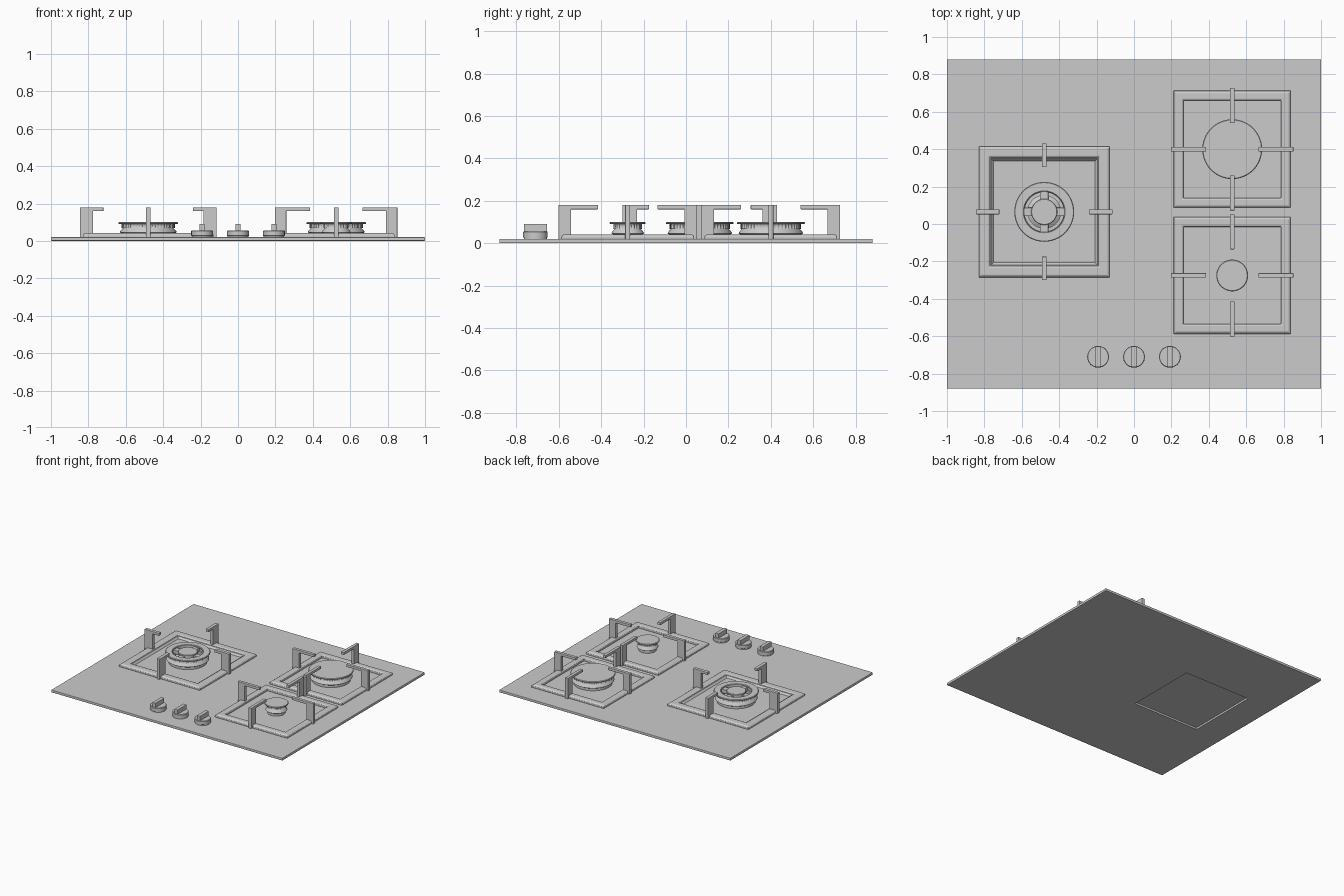
import bpy, bmesh
from math import pi, cos, sin

if "Cube" in bpy.data.objects:
    bpy.data.objects.remove(bpy.data.objects["Cube"])


def finish(name, verts, faces, bevel=0, smooth=False, loc=(0, 0, 0)):
    me = bpy.data.meshes.new(name)
    me.from_pydata(verts, [], faces)
    bm = bmesh.new()
    bm.from_mesh(me)
    bmesh.ops.recalc_face_normals(bm, faces=bm.faces)
    bm.to_mesh(me)
    bm.free()
    ob = bpy.data.objects.new(name, me)
    ob.location = loc
    bpy.context.collection.objects.link(ob)
    if bevel:
        m = ob.modifiers.new("bevel", 'BEVEL')
        m.width, m.segments = bevel, 2
        m.limit_method = 'ANGLE'
    if smooth:
        bpy.context.view_layer.objects.active = ob
        ob.select_set(True)
        bpy.ops.object.shade_smooth_by_angle(angle=0.6)
        ob.select_set(False)
    return ob


def box_data(x, y, z0, z1):
    v = [(sx * x, sy * y, z) for z in (z0, z1) for sx, sy in ((-1, -1), (1, -1), (1, 1), (-1, 1))]
    f = [(0, 1, 2, 3), (4, 5, 6, 7)] + [(i, (i + 1) % 4, (i + 1) % 4 + 4, i + 4) for i in range(4)]
    return v, f


def lathe(name, prof, loc, n=64, closed=False, **kw):
    """Revolve (r, z) points; open profiles get capped ends."""
    v = [(r * cos(2 * pi * i / n), r * sin(2 * pi * i / n), z) for r, z in prof for i in range(n)]
    k = len(prof)
    f = [(j * n + i, j * n + (i + 1) % n, (j + 1) % k * n + (i + 1) % n, (j + 1) % k * n + i)
         for j in range(k if closed else k - 1) for i in range(n)]
    if not closed:
        f += [tuple(range(n)), tuple(range((k - 1) * n, k * n))]
    return finish(name, v, f, loc=loc, smooth=True, **kw)


def square_ring(name, prof, loc, bevel=0):
    """Sweep a closed (half size, z) section round a square."""
    v = [(sx * r, sy * r, z) for r, z in prof for sx, sy in ((-1, -1), (1, -1), (1, 1), (-1, 1))]
    k = len(prof)
    f = [(j * 4 + i, j * 4 + (i + 1) % 4, (j + 1) % k * 4 + (i + 1) % 4, (j + 1) % k * 4 + i)
         for j in range(k) for i in range(4)]
    return finish(name, v, f, bevel, loc=loc)


def prongs(name, loc, out, leg, arm, t):
    """Four inverted-L pan supports."""
    prof = [(out, .02), (out, .18), (out - arm, .18), (out - arm, .16), (out - leg, .16), (out - leg, .02)]
    v, f = [], []
    for q in range(4):
        c, s = round(cos(q * pi / 2)), round(sin(q * pi / 2))
        b = len(v)
        v += [(x * c - y * s, x * s + y * c, z) for y in (-t / 2, t / 2) for x, z in prof]
        f += [tuple(b + i for i in range(6)), tuple(b + 6 + i for i in range(6))]
        f += [(b + i, b + (i + 1) % 6, b + (i + 1) % 6 + 6, b + i + 6) for i in range(6)]
    finish(name, v, f, .002, loc=loc)


def flame_band(name, loc, r, n):
    """Wall of the burner head with recessed gas ports."""
    ob = lathe(name, [(r, .068), (r, .091)], loc, n=n)
    bm = bmesh.new()
    bm.from_mesh(ob.data)
    side = [p for p in bm.faces if len(p.verts) == 4 and abs(p.normal.z) < .5]
    bmesh.ops.inset_individual(bm, faces=side[::2], thickness=.003, depth=-.006)
    bm.to_mesh(ob.data)
    bm.free()


def burner_base(name, loc, r):
    lathe(name, [(r - .022, .02), (r - .022, .038), (r - .008, .046), (r - .01, .052),
                 (r - .024, .068)], loc)


# Glass plate, with a shallow pocket underneath
plate = finish("hob_plate", *box_data(1, .88, 0, .02), bevel=.004)
cutter = finish("pocket_cutter", *box_data(.285, .285, -.05, .014), loc=(-.48, .065, 0))
cutter.hide_render = True
cutter.hide_set(True)
cut = plate.modifiers.new("pocket", 'BOOLEAN')
cut.object, cut.operation, cut.solver = cutter, 'DIFFERENCE', 'EXACT'

# Pan support frames and prongs
L, B, F = (-.48, .065, 0), (.525, .4, 0), (.525, -.275, 0)
for tag, loc, half, inner, leg, arm, t, out in (
        ("left", L, .35, .29, .07, .125, .026, .365),
        ("back_right", B, .313, .26, .06, .187, .024, .327),
        ("front_right", F, .313, .26, .06, .187, .024, .327)):
    square_ring(tag + "_frame", [(half, .018), (half, .033), (half - .012, .042), (inner + .008, .042),
                                 (inner, .036), (inner, .018)], loc, .003)
    prongs(tag + "_prongs", loc, out, leg, arm, t)
# Sloped inner rim of the left frame
square_ring("left_inner_rim", [(.292, .018), (.292, .034), (.284, .034), (.27, .018)], L)

# Simple burners on the right
for tag, loc, r, n in (("back_right", B, .16, 96), ("front_right", F, .085, 52)):
    burner_base(tag + "_burner_base", loc, r)
    flame_band(tag + "_flame_band", loc, r - .018, n)
    lathe(tag + "_burner_cap", [(r - .004, .09), (r, .092), (r, .097), (r - .004, .1)], loc)

# Double ring burner on the left
lathe("left_burner_base", [(.138, .02), (.138, .038), (.152, .046), (.15, .052), (.136, .068),
                           (.105, .068), (.105, .02)], L, closed=True)
ob_n = 96
flame = lathe("left_flame_band", [(.142, .068), (.142, .091), (.115, .091), (.115, .068)], L,
              n=ob_n, closed=True)
bm = bmesh.new()
bm.from_mesh(flame.data)
ports = [p for p in bm.faces if abs(p.normal.z) < .3 and p.calc_center_median().xy.length > .13]
bmesh.ops.inset_individual(bm, faces=ports[::2], thickness=.003, depth=-.006)
bm.to_mesh(flame.data)
bm.free()
lathe("left_ring_cap", [(.156, .09), (.16, .092), (.16, .097), (.156, .1), (.112, .1), (.108, .097),
                        (.108, .09)], L, closed=True)
lathe("left_inner_burner", [(.09, .02), (.09, .055), (.064, .07), (.064, .088), (.07, .09), (.07, .097),
                            (.067, .1)], L)
# Bridges between inner burner and ring
for i in range(4):
    br = finish("left_bridge", *box_data(.024, .022, .06, .09), bevel=.002,
                loc=(L[0] + .088 * cos(i * pi / 2), L[1] + .088 * sin(i * pi / 2), 0))
    br.rotation_euler.z = i * pi / 2

# Control knobs
for i in (-1, 0, 1):
    loc = (i * .192, -.71, 0)
    lathe("knob_base", [(.055, .02), (.055, .026), (.058, .028), (.058, .052), (.055, .056)], loc, n=48)
    finish("knob_grip", *box_data(.014, .055, .05, .091), bevel=.003, loc=loc)
